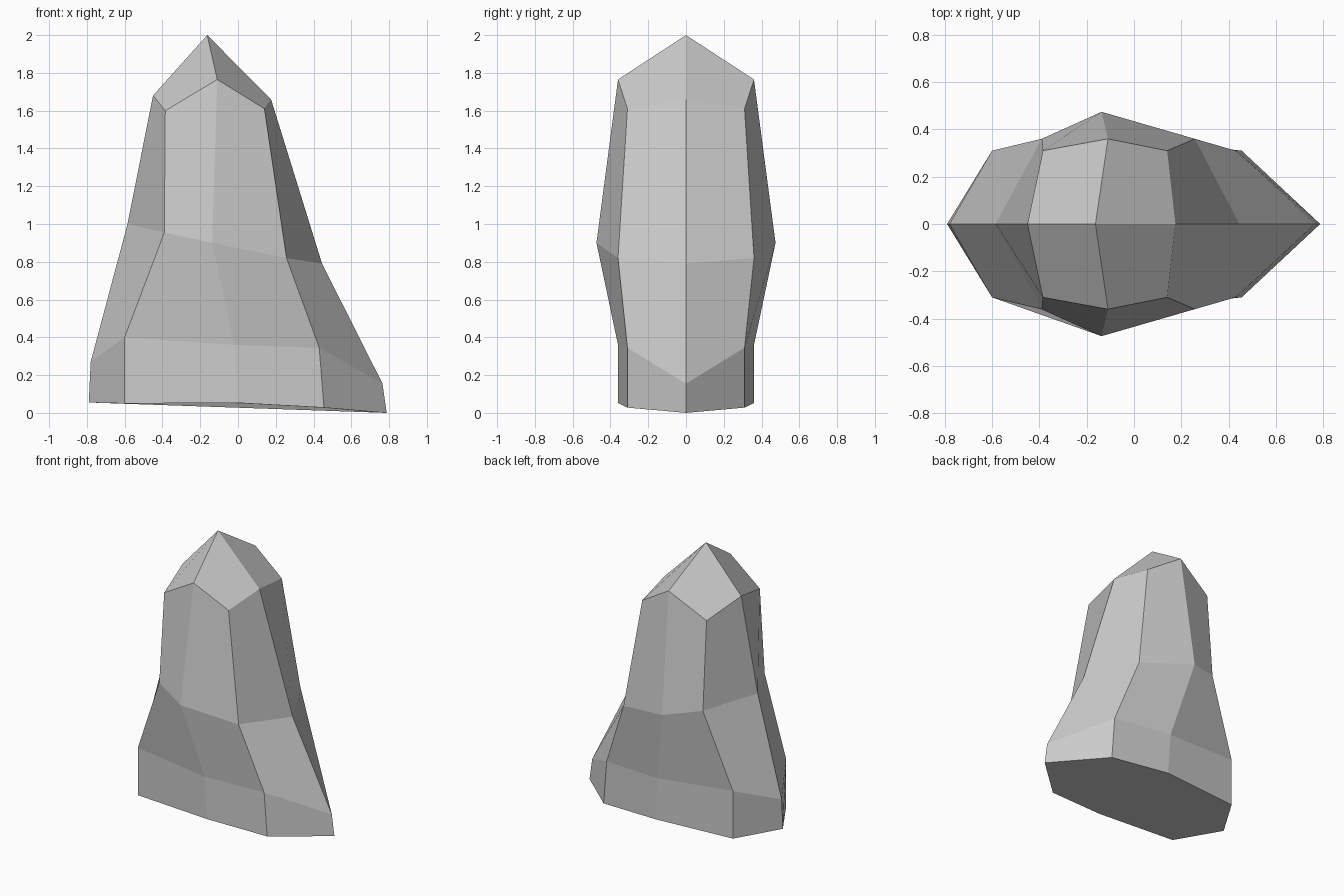
import bpy
import bmesh

if "Cube" in bpy.data.objects:
    bpy.data.objects.remove(bpy.data.objects["Cube"])

# Half rings of the rock, left ridge -> front -> right ridge (x, y, z)
RINGS = [
    [(-.79, 0, .055), (-.60, -.31, .05), (0, -.36, .053), (.455, -.31, .028), (.787, 0, 0)],
    [(-.78, 0, .27), (-.60, -.31, .40), (-.02, -.36, .36), (.43, -.31, .345), (.765, 0, .155)],
    [(-.585, 0, 1.0), (-.39, -.36, .955), (-.137, -.474, .90), (.257, -.36, .82), (.445, 0, .79)],
    [(-.45, 0, 1.68), (-.385, -.31, 1.60), (-.11, -.36, 1.765), (.14, -.31, 1.61), (.175, 0, 1.66)],
]
APEX = (-.163, 0, 2.0)

bm = bmesh.new()


def full_ring(half):
    """Close a half ring by mirroring its inner points to the back."""
    back = [(x, -y, z) for x, y, z in reversed(half[1:-1])]
    return [bm.verts.new(p) for p in half + back]


# Faceted sides between the rings
rings = [full_ring(r) for r in RINGS]
for low, high in zip(rings, rings[1:]):
    for i in range(8):
        j = (i + 1) % 8
        bm.faces.new((low[i], low[j], high[j], high[i]))

# Flat underside
bm.faces.new(list(reversed(rings[0])))

# Pointed cap of four facets meeting at the apex
apex = bm.verts.new(APEX)
top = rings[-1]
for i in range(0, 8, 2):
    bm.faces.new((apex, top[i], top[i + 1], top[(i + 2) % 8]))

bmesh.ops.recalc_face_normals(bm, faces=bm.faces)
mesh = bpy.data.meshes.new("rock")
bm.to_mesh(mesh)
bm.free()
rock = bpy.data.objects.new("rock", mesh)
bpy.context.collection.objects.link(rock)
